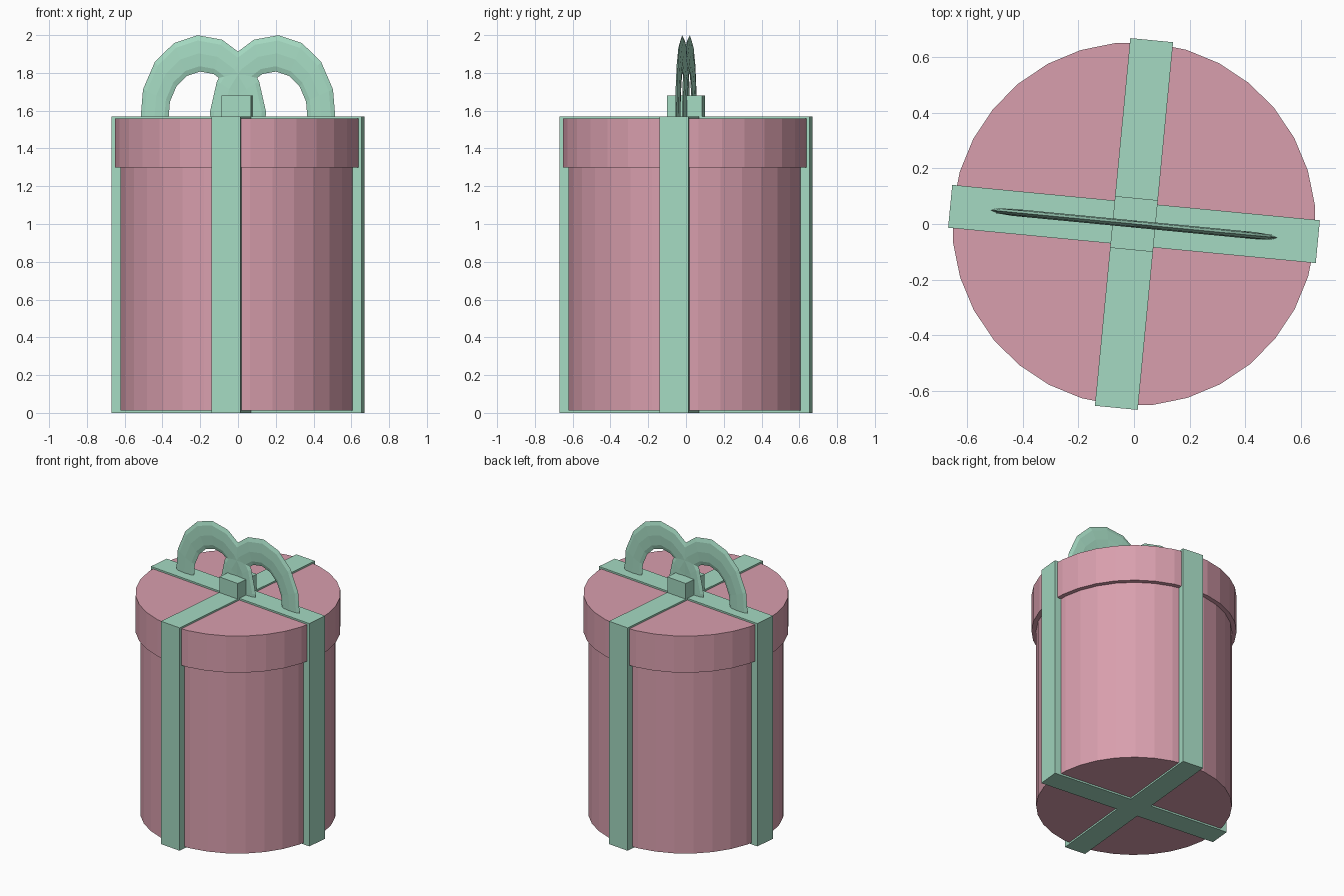
import bpy
import bmesh
from math import radians
from mathutils import Matrix

cube = bpy.data.objects.get("Cube")
if cube:
    bpy.data.objects.remove(cube, do_unlink=True)

TURN = Matrix.Rotation(radians(-5.5), 4, 'Z')  # whole gift is turned slightly
RIBBON_TOP = 1.57


def make_material(name, rgb):
    mat = bpy.data.materials.new(name)
    mat.use_nodes = True
    colour = (*rgb, 1)
    mat.diffuse_color = colour
    mat.node_tree.nodes["Principled BSDF"].inputs["Base Color"].default_value = colour
    return mat


pink = make_material("dusty_pink", (0.69, 0.345, 0.42))
green = make_material("mint_green", (0.376, 0.70, 0.54))


def finish(bm, name, mat):
    bm.transform(TURN)
    bmesh.ops.recalc_face_normals(bm, faces=bm.faces)
    mesh = bpy.data.meshes.new(name)
    bm.to_mesh(mesh)
    bm.free()
    mesh.materials.append(mat)
    obj = bpy.data.objects.new(name, mesh)
    bpy.context.collection.objects.link(obj)
    return obj


def cylinder(name, radius, low, high):
    bm = bmesh.new()
    bmesh.ops.create_cone(bm, cap_ends=True, segments=32, radius1=radius,
                          radius2=radius, depth=high - low,
                          matrix=Matrix.Translation((0, 0, (low + high) / 2)))
    finish(bm, name, pink)


# Box and lid
cylinder("box_body", 0.625, 0.012, 1.4)
cylinder("box_lid", 0.655, 1.30, 1.558)

# Crossed ribbon bands wrapping the box: a plus-shaped outline, extruded
bm = bmesh.new()
a, b = 0.0775, 0.665
corner = [(b, -a), (b, a), (a, a)]
outline = []
for quarter in range(4):
    rot = Matrix.Rotation(radians(90 * quarter), 2)
    for x, y in corner:
        outline.append((rot[0][0] * x + rot[0][1] * y, rot[1][0] * x + rot[1][1] * y))
base = bm.faces.new([bm.verts.new((x, y, 0)) for x, y in outline])
extruded = bmesh.ops.extrude_face_region(bm, geom=[base], use_keep_orig=True)
bmesh.ops.translate(bm, vec=(0, 0, RIBBON_TOP),
                    verts=[v for v in extruded["geom"] if isinstance(v, bmesh.types.BMVert)])
finish(bm, "ribbon_bands", green)

# Knot block
bm = bmesh.new()
bmesh.ops.create_cube(bm, size=1, matrix=Matrix.Translation((0, 0, 1.615))
                      @ Matrix.Diagonal((0.155, 0.187, 0.13, 1)))
finish(bm, "bow_knot", green)


# Bow loops: flattened, stretched rings cut off at the ribbon
def bow_loop(name, side):
    bm = bmesh.new()
    section = bmesh.ops.create_circle(bm, segments=8, radius=0.075,
                                      matrix=Matrix.Translation((0.26, 0, 0))
                                      @ Matrix.Rotation(radians(90), 4, 'X'))
    bmesh.ops.spin(bm, geom=section["verts"] + bm.edges[:], cent=(0, 0, 0),
                   axis=(0, 0, 1), angle=radians(360), steps=16, use_merge=True)
    bmesh.ops.remove_doubles(bm, verts=bm.verts, dist=0.0005)
    # Stand the ring up, flatten it and tilt it outward
    bm.transform(Matrix.Translation((side * 0.185, 0, RIBBON_TOP))
                 @ Matrix.Rotation(radians(4 * side), 4, 'Y')
                 @ Matrix.Diagonal((1, 0.17, 1.285, 1))
                 @ Matrix.Rotation(radians(90), 4, 'X'))
    bmesh.ops.bisect_plane(bm, geom=bm.verts[:] + bm.edges[:] + bm.faces[:],
                           plane_co=(0, 0, RIBBON_TOP - 0.02), plane_no=(0, 0, 1),
                           clear_inner=True)
    finish(bm, name, green)


bow_loop("bow_loop_left", 1)
bow_loop("bow_loop_right", -1)
